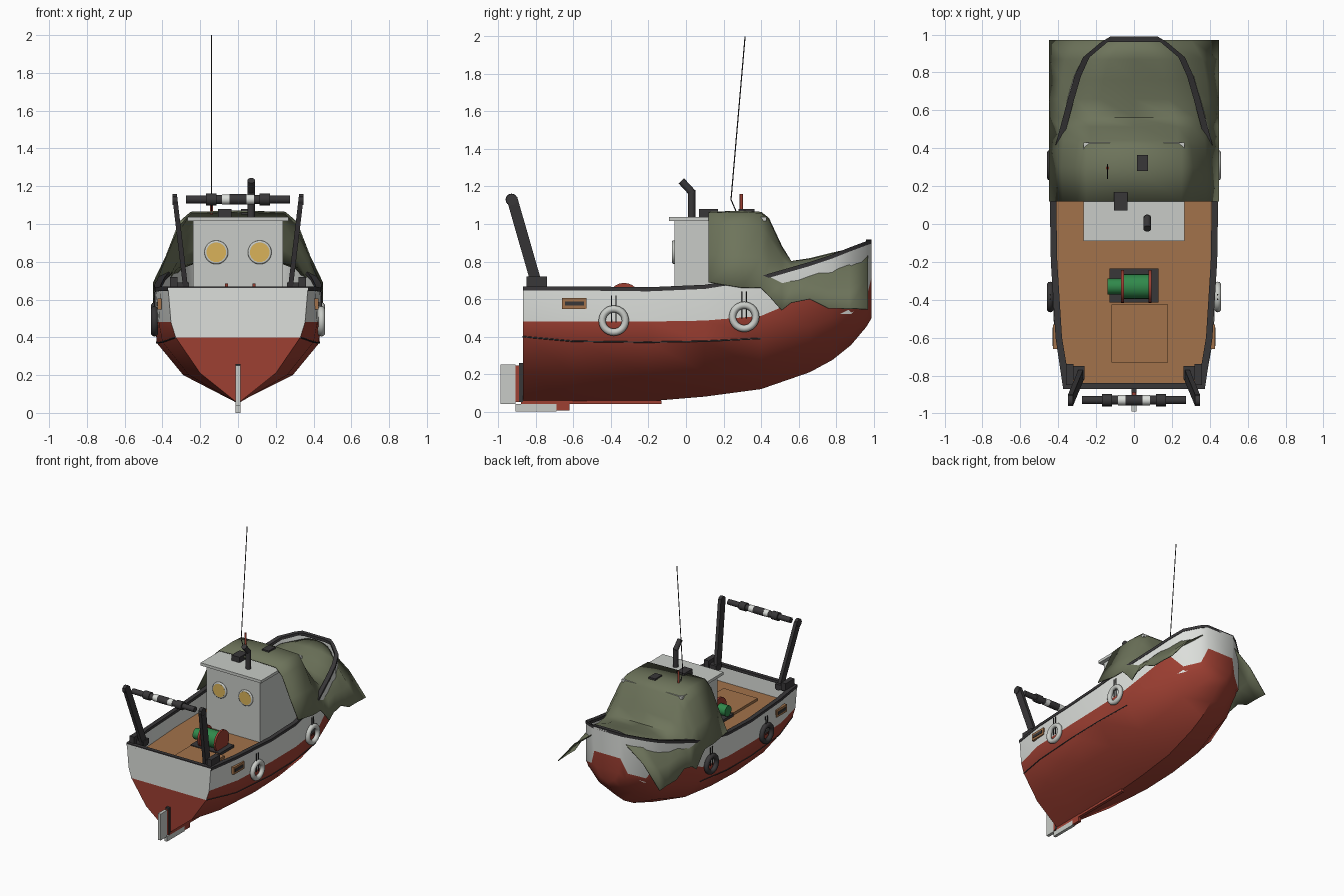
import bpy, bmesh, math
from mathutils import Vector, Matrix

if "Cube" in bpy.data.objects:
    bpy.data.objects.remove(bpy.data.objects["Cube"])

def material(name, r, g, b):
    m = bpy.data.materials.new(name)
    m.diffuse_color = (r, g, b, 1)
    m.use_nodes = True
    m.node_tree.nodes["Principled BSDF"].inputs["Base Color"].default_value = m.diffuse_color
    return m

RED = material("hull red", .34, .05, .032)
WHITE = material("hull white", .72, .74, .71)
GREY = material("cabin grey", .58, .60, .57)
WOOD = material("deck wood", .36, .17, .07)
DARK = material("dark iron", .04, .038, .04)
OLIVE = material("olive canvas", .155, .175, .105)
GREEN = material("winch green", .03, .25, .07)
YELLOW = material("lamp yellow", .70, .45, .10)

def finish(bm, name, mats, smooth=None):
    bmesh.ops.recalc_face_normals(bm, faces=bm.faces)
    me = bpy.data.meshes.new(name)
    bm.to_mesh(me)
    bm.free()
    ob = bpy.data.objects.new(name, me)
    bpy.context.collection.objects.link(ob)
    for m in mats:
        me.materials.append(m)
    if smooth:
        bpy.ops.object.select_all(action='DESELECT')
        ob.select_set(True)
        bpy.context.view_layer.objects.active = ob
        bpy.ops.object.shade_smooth_by_angle(angle=math.radians(smooth))
    return ob

def box(name, x, y, z, mat):
    bm = bmesh.new()
    size = Matrix.Diagonal((x[1] - x[0], y[1] - y[0], z[1] - z[0], 1))
    mid = Matrix.Translation((sum(x) / 2, sum(y) / 2, sum(z) / 2))
    bmesh.ops.create_cube(bm, size=1, matrix=mid @ size)
    return finish(bm, name, [mat])

def rod(name, a, b, r, mat, sides=16):
    a, b = Vector(a), Vector(b)
    bm = bmesh.new()
    rot = (b - a).to_track_quat('Z', 'Y').to_matrix().to_4x4()
    bmesh.ops.create_cone(bm, cap_ends=True, segments=sides, radius1=r, radius2=r,
                          depth=(b - a).length, matrix=Matrix.Translation((a + b) / 2) @ rot)
    return finish(bm, name, [mat], 40)

def beam(name, a, b, w, d, mat):
    bm = bmesh.new()
    rings = [[bm.verts.new(Vector(p) + Vector((sx * w / 2, sy * d / 2, 0)))
              for sx, sy in ((-1, -1), (1, -1), (1, 1), (-1, 1))] for p in (a, b)]
    for r in rings:
        bm.faces.new(r)
    for i in range(4):
        j = (i + 1) % 4
        bm.faces.new((rings[0][i], rings[0][j], rings[1][j], rings[1][i]))
    return finish(bm, name, [mat])

def torus(name, loc, R, r, rot, mat):
    bpy.ops.mesh.primitive_torus_add(location=loc, rotation=rot, major_radius=R, minor_radius=r,
                                     major_segments=28, minor_segments=10)
    ob = bpy.context.object
    ob.name = name
    ob.data.materials.append(mat)
    bpy.ops.object.shade_smooth_by_angle(angle=math.radians(50))

# hull stations: y, then width/height of sheer, paint line, chine, bilge, and keel height
ST = [(-.87, .37, .66, .355, .48, .33, .40, .20, .21, .05),
      (-.60, .41, .66, .42, .48, .40, .375, .26, .20, .05),
      (-.20, .435, .655, .437, .48, .43, .37, .29, .20, .055),
      (.10, .44, .668, .44, .485, .43, .375, .29, .21, .08),
      (.40, .415, .715, .425, .51, .405, .39, .27, .23, .12),
      (.66, .345, .79, .36, .62, .34, .45, .22, .30, .21),
      (.78, .31, .83, .32, .68, .29, .50, .19, .37, .275),
      (.88, .265, .87, .265, .56, .24, .52, .15, .42, .355),
      (.96, .17, .90, .16, .60, .14, .55, .09, .48, .45),
      (.99, .12, .91, .115, .72, .10, .60, .06, .53, .50)]

# hull shell, white above the paint line
bm = bmesh.new()
rows = []
for y, *p in ST:
    right = [(p[i], y, p[i + 1]) for i in (0, 2, 4, 6)]
    pts = right + [(0, y, p[8])] + [(-x, y, z) for x, y, z in reversed(right)]
    rows.append([bm.verts.new(q) for q in pts])
for a, b in zip(rows, rows[1:]):
    for i in range(8):
        f = bm.faces.new((a[i], a[i + 1], b[i + 1], b[i]))
        f.material_index = 1 if i in (0, 7) else 0
for r, white_rows in ((rows[0], 2), (rows[-1], 1)):
    for i in range(3):
        f = bm.faces.new((r[i], r[i + 1], r[7 - i], r[8 - i]))
        f.material_index = 1 if i < white_rows else 0
    bm.faces.new((r[3], r[4], r[5]))
finish(bm, "hull", [RED, WHITE], 32)

def outline(inset, height):
    right = [(s[1] - inset, min(max(s[0], -.87 + inset), .99 - inset), height(s)) for s in ST]
    return right + [(-x, y, z) for x, y, z in reversed(right)]

def bands(name, loops, mat):
    bm = bmesh.new()
    vs = [[bm.verts.new(p) for p in lp] for lp in loops]
    n = len(vs[0])
    for a, b in zip(vs, vs[1:]):
        for i in range(n):
            j = (i + 1) % n
            bm.faces.new((a[i], a[j], b[j], b[i]))
    bmesh.ops.remove_doubles(bm, verts=bm.verts, dist=1e-5)
    return finish(bm, name, [mat], 30)

# inner bulwark and dark rail cap
bands("bulwark_lining", [outline(.02, lambda s: s[2]),
                         outline(.02, lambda s: max(.52, s[4] if s[0] > .9 else 0))], WHITE)
low, high = (lambda s: s[2] - .014), (lambda s: s[2] + .008)
bands("rail", [outline(-.004, low), outline(-.004, high), outline(.03, high),
               outline(.03, low), outline(-.004, low)], DARK)

# deck
bm = bmesh.new()
pairs = [[bm.verts.new((k * (s[1] - .022), max(s[0], -.852), .525)) for k in (-1, 1)] for s in ST[:8]]
for a, b in zip(pairs, pairs[1:]):
    bm.faces.new((a[0], a[1], b[1], b[0]))
finish(bm, "deck", [WOOD])
box("hatch", (-.12, .18), (-.73, -.425), (.52, .545), WOOD)

# keel, rudder and stern post
box("rudder", (-.012, .012), (-.99, -.91), (.04, .25), GREY)
box("rudder_stock", (-.01, .01), (-.912, -.885), (.05, .245), RED)
box("stern_post", (-.014, .014), (-.89, -.868), (.05, .26), DARK)
box("skeg", (-.012, .012), (-.91, -.69), (0, .04), GREY)
box("skeg_tip", (-.012, .012), (-.69, -.62), (.005, .04), RED)
box("keel", (-.012, .012), (-.88, -.13), (.04, .06), RED)

# cabin
box("cabin", (-.237, .237), (-.06, .40), (.52, 1.02), GREY)
box("cabin_roof", (-.267, .267), (-.09, .43), (1.015, 1.037), GREY)
for x in (-.115, .115):
    rod("porthole_glass", (x, -.055, .85), (x, -.075, .85), .052, YELLOW, 24)
    torus("porthole_rim", (x, -.066, .85), .054, .009, (math.pi / 2, 0, 0), GREY)

# canvas cover: y, ridge height, three width/height pairs, hem height
COVER = [(.12, 1.062, .25, 1.057, .305, 1.00, .375, .84, .69),
         (.30, 1.068, .25, 1.062, .31, 1.01, .38, .83, .66),
         (.40, 1.062, .25, 1.055, .30, .98, .375, .82, .66),
         (.44, 1.03, .23, 1.02, .29, .93, .37, .79, .62),
         (.51, .88, .23, .87, .31, .82, .39, .68, .54),
         (.56, .80, .22, .80, .32, .77, .40, .66, .58),
         (.66, .815, .18, .81, .305, .765, .39, .68, .60),
         (.76, .84, .16, .835, .27, .80, .38, .66, .55),
         (.87, .865, .13, .86, .23, .83, .36, .66, .55),
         (.97, .885, .06, .88, .11, .86, .30, .72, .545)]
bm = bmesh.new()
rows = []
for y, z0, x1, z1, x2, z2, x3, z3, z4 in COVER:
    half = [(.447, z4), (x3, z3), (x2, z2), (x1, z1)]
    pts = half + [(0, z0)] + [(-x, z) for x, z in reversed(half)]
    rows.append([bm.verts.new((x, y, z)) for x, z in pts])
for a, b in zip(rows, rows[1:]):
    for i in range(8):
        bm.faces.new((a[i], a[i + 1], b[i + 1], b[i]))
cover = finish(bm, "canvas_cover", [OLIVE], 50)
mod = cover.modifiers.new("thickness", 'SOLIDIFY')
mod.thickness = .006
mod.offset = 0

# roof fittings
rod("aerial", (-.14, .24, 1.13), (-.14, .315, 2.0), .003, DARK, 6)
rod("aerial_foot", (-.14, .27, 1.06), (-.14, .24, 1.13), .003, DARK, 6)
rod("signal_stick", (-.14, .295, 1.05), (-.14, .295, 1.16), .009, RED, 10)
rod("exhaust_pipe", (.07, .03, 1.03), (.07, .03, 1.18), .02, DARK)
rod("exhaust_tip", (.07, .035, 1.165), (.07, -.025, 1.23), .02, DARK)
box("roof_vent", (.015, .075), (.28, .365), (1.05, 1.08), DARK)
box("roof_box", (-.105, -.035), (.07, .17), (1.035, 1.08), DARK)

# winch
box("winch_base", (-.13, .13), (-.415, -.235), (.52, .545), DARK)
for name, x0, x1, r, m in (("winch_drum", -.055, .085, .065, GREEN), ("winch_spool", -.14, -.06, .042, GREEN),
                           ("winch_flange", -.068, -.052, .086, RED), ("winch_flange", .077, .093, .086, RED)):
    rod(name, (x0, -.33, .60), (x1, -.33, .60), r, m, 24)

# stern gantry with roller bar
for s in (-1, 1):
    beam("gantry_post", (s * .275, -.785, .64), (s * .335, -.93, 1.145), .026, .06, DARK)
    rod("post_cap", (s * .322, -.93, 1.13), (s * .348, -.93, 1.13), .03, DARK)
    box("gantry_foot", sorted((s * .26, s * .36)), (-.82, -.75), (.65, .69), DARK)
    box("stern_cleat", sorted((s * .32, s * .36)), (-.85, -.74), (.66, .72), DARK)
    for x0, x1, r, m in ((.17, .275, .021, DARK), (.115, .17, .032, DARK),
                         (.085, .115, .024, DARK), (.045, .085, .027, WHITE)):
        rod("roller_bar", (s * x0, -.93, 1.13), (s * x1, -.93, 1.13), r, m)
rod("roller_middle", (-.045, -.93, 1.13), (.045, -.93, 1.13), .028, DARK)

# hull side fittings
for s in (-1, 1):
    for y, z in ((-.385, .485), (.31, .505)):
        torus("fender_ring", (s * .442, y, z), .062, .019, (0, math.pi / 2, 0), GREY if s > 0 else DARK)
        for dy in (-.012, .012):
            rod("fender_rope", (s * .443, y + dy, z - .01), (s * .441, y + dy, z + .135), .004, DARK, 6)
    box("scupper_frame", sorted((s * .405, s * .427)), (-.66, -.53), (.548, .605), WOOD)
    box("scupper_slot", sorted((s * .42, s * .431)), (-.645, -.545), (.565, .588), DARK)
    for a, b in zip(ST[:4], ST[1:5]):
        rod("side_strake", (s * a[5], a[0], a[6]), (s * b[5], b[0], b[6]), .004, DARK, 6)
